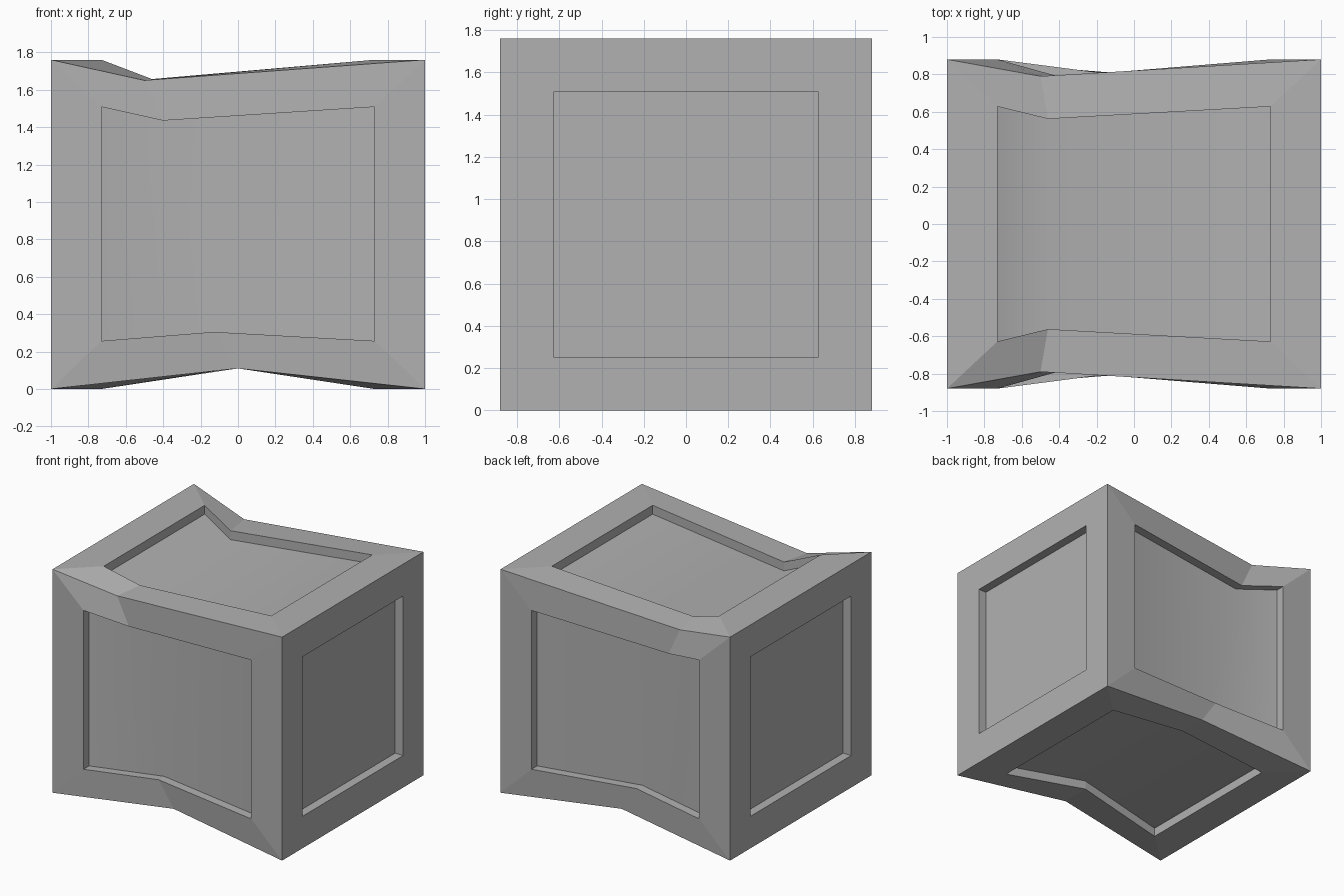
import bpy, bmesh
from mathutils import Vector

if "Cube" in bpy.data.objects:
    bpy.data.objects.remove(bpy.data.objects["Cube"])

HY, H = 0.88, 1.76      # half depth, height
RX, RY = 0.73, 0.628    # panel half width, half height
DEPTH = 0.07            # panel recess

bm = bmesh.new()


def panel(outer, rim, inward):
    """Frame, recess walls and sunken floor from two matching point loops."""
    loops = [outer, rim, [Vector(p) + Vector(inward) * DEPTH for p in rim]]
    vs = [[bm.verts.new(p) for p in loop] for loop in loops]
    n = len(outer)
    for a, b in zip(vs, vs[1:]):
        for i in range(n):
            j = (i + 1) % n
            bm.faces.new((a[i], a[j], b[j], b[i]))
    f = vs[2]
    if n == 6:  # dented floor folds softly between the two dent points
        floor = [bm.faces.new((f[0], f[1], f[4], f[5])),
                 bm.faces.new((f[1], f[2], f[3], f[4]))]
        for face in floor:
            face.smooth = True
        for v in f:
            for e in v.link_edges:
                e.smooth = all(face in floor for face in e.link_faces)
    else:
        bm.faces.new(f)


def edge(s, top):
    """Long crate edge with its dent; s is the y side."""
    z = H if top else 0
    dent = (-0.5, s * 0.79, 1.65) if top else (0, s * 0.80, 0.11)
    return [(-1, s * HY, z), dent, (1, s * HY, z)]


# front and back dented panels
for s in (-1, 1):
    lo, hi = H / 2 - RY + 0.005, H / 2 + RY
    rim = [(-RX, s * HY, lo), (-0.13, s * 0.802, 0.305), (RX, s * HY, lo),
           (RX, s * HY, hi), (-0.4, s * 0.788, 1.435), (-RX, s * HY, hi)]
    panel(edge(s, False) + edge(s, True)[::-1], rim, (0, -s, 0))

# top and bottom dented panels
for top in (True, False):
    z = H if top else 0
    dx, dy, dz = (-0.46, 0.562, 1.657) if top else (0, 0.57, 0.115)
    rim = [(-RX, -RY, z), (dx, -dy, dz), (RX, -RY, z),
           (RX, RY, z), (dx, dy, dz), (-RX, RY, z)]
    panel(edge(-1, top) + edge(1, top)[::-1], rim, (0, 0, -1 if top else 1))

# flat end panels
square = [(-1, -1), (1, -1), (1, 1), (-1, 1)]
for s in (-1, 1):
    outer = [(s, a * HY, H / 2 + b * H / 2) for a, b in square]
    rim = [(s, a * RY, H / 2 + b * RY) for a, b in square]
    panel(outer, rim, (-s, 0, 0))

bmesh.ops.remove_doubles(bm, verts=bm.verts, dist=0.0005)
bmesh.ops.recalc_face_normals(bm, faces=bm.faces)

mesh = bpy.data.meshes.new("dented_crate")
bm.to_mesh(mesh)
bm.free()
crate = bpy.data.objects.new("dented_crate", mesh)
bpy.context.collection.objects.link(crate)

# dark grey metal
grey = bpy.data.materials.new("dark_grey")
grey.diffuse_color = (0.44, 0.44, 0.44, 1)
grey.use_nodes = True
grey.node_tree.nodes["Principled BSDF"].inputs["Base Color"].default_value = grey.diffuse_color
mesh.materials.append(grey)
